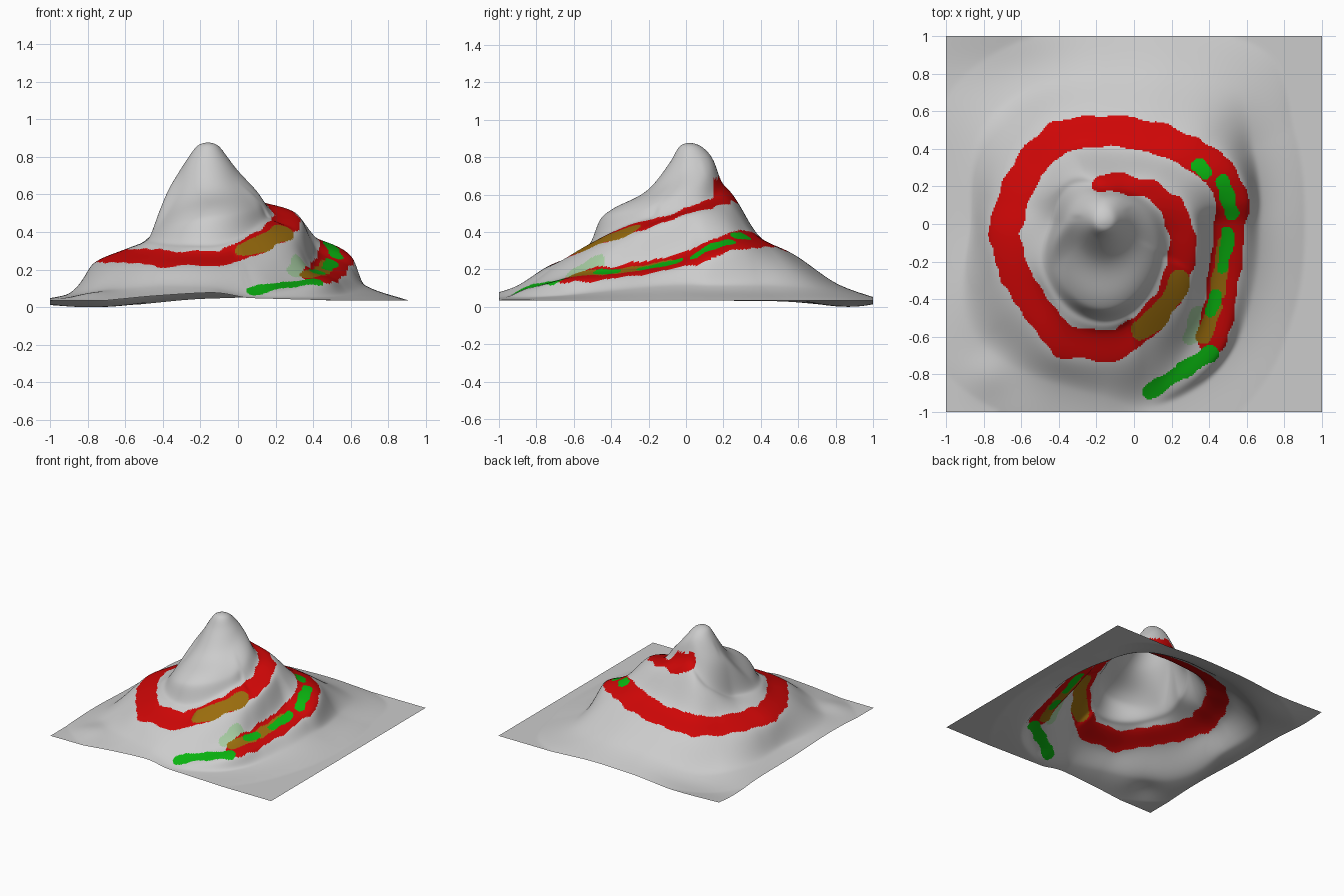
import bpy, math

if "Cube" in bpy.data.objects:
    bpy.data.objects.remove(bpy.data.objects["Cube"])

N = 270                       # grid cells per side
CX, CY = -0.16, 0.02          # summit position
BASE = 0.045

# Spiral track: x, y, z, from the foot up to the ledge behind the summit
TRACK = [(.05, -.92, .095), (.28, -.77, .13), (.42, -.6, .17), (.46, -.4, .19), (.49, -.2, .22),
         (.51, 0, .265), (.53, .12, .31), (.45, .28, .36), (.3, .385, .37), (.1, .465, .345),
         (-.12, .5, .32), (-.4, .47, .29), (-.56, .31, .28), (-.65, .12, .28), (-.69, -.05, .28),
         (-.64, -.26, .28), (-.52, -.45, .28), (-.37, -.63, .26), (-.1, -.65, .265),
         (.05, -.55, .31), (.18, -.4, .375), (.25, -.22, .44), (.26, -.08, .49),
         (.21, .08, .545), (.09, .18, .58), (-.06, .22, .62), (-.17, .215, .65)]
# Unpainted continuation behind the summit: angle, radius, height
LEDGE = [(495, .27, .50), (540, .285, .38), (585, .44, .355), (630, .55, .335), (675, .42, .46), (690, .37, .49)]
# Rings around the summit: angle, radius, height
SHOULDER = [(0, .25, .64), (45, .17, .73), (90, .13, .79), (135, .17, .70), (180, .21, .635),
            (225, .37, .43), (270, .475, .485), (315, .37, .53)]
FOOT = [(0, .83, .13), (25, .88, .125), (45, 1.0, .105), (65, .88, .125), (90, .79, .13), (135, .83, .065),
        (180, .71, .075), (225, .93, .08), (255, .91, .12), (270, .94, .115), (283, 1.03, .06),
        (300, 1.02, .06), (315, .97, .07), (335, .88, .10)]


def curve(pts, t):
    """Monotone cubic through (t, value) points."""
    if t <= pts[0][0]:
        return pts[0][1]
    if t >= pts[-1][0]:
        return pts[-1][1]
    i = 0
    while pts[i + 1][0] < t:
        i += 1

    def sec(k):
        return (pts[k + 1][1] - pts[k][1]) / (pts[k + 1][0] - pts[k][0])

    def tan(k):
        if k == 0 or k == len(pts) - 1:
            return 0 if k == 0 else sec(k - 1)
        a, b = sec(k - 1), sec(k)
        return 0 if a * b <= 0 else 2 * a * b / (a + b)
    h = pts[i + 1][0] - pts[i][0]
    u = (t - pts[i][0]) / h
    return ((1 + 2 * u) * (1 - u) ** 2 * pts[i][1] + u * (1 - u) ** 2 * h * tan(i)
            + u * u * (3 - 2 * u) * pts[i + 1][1] - u * u * (1 - u) * h * tan(i + 1))


def split(rows):
    return [(a, r) for a, r, z in rows], [(a, z) for a, r, z in rows]


def ring(rows):
    return split([(a + s, r, z) for s in (-360, 0, 360) for a, r, z in rows])


# Track in unwrapped polar form
polar, last = [], -100
for x, y, z in TRACK:
    a = math.degrees(math.atan2(y - CY, x - CX))
    while a < last:
        a += 360
    last = a
    polar.append((a, math.hypot(x - CX, y - CY), z))
A0, A1 = polar[0][0], polar[-1][0]
ROAD_R, ROAD_Z = split(polar + LEDGE)
SH_R, SH_Z = ring(SHOULDER)
FT_R, FT_Z = ring(FOOT)
WIDTH = [(A0, .04), (A0 + 30, .08), (300, .08), (A1 - 60, .06), (A1 - 30, .045), (A1 + 20, .012)]
TILT = [(A0, .02), (0, .035), (320, .035), (355, .015), (390, .02), (A1 - 25, .045), (A1 + 20, .005)]


def clean(k):
    """Sort section points and drop those that nearly coincide."""
    k = sorted(k)
    out = [k[0]]
    for p in k[1:]:
        if p[0] - out[-1][0] > .015:
            out.append(p)
    return out


def profile(a):
    """Radial section of the hill at angle a."""
    rs, zs = curve(SH_R, a), curve(SH_Z, a)
    zt = .813 + .022 * math.sin(math.radians(a))
    k = [(0, .888), (.05, .875), (.1, zt)]
    if rs > .2:
        k.append((.1 + .35 * (rs - .1), zt + .35 * (zs - zt) - .2 * (rs - .2)))
    k.append((rs, zs))
    rf = curve(FT_R, a)
    k += [(rf, curve(FT_Z, a)), (rf + .24, BASE)]
    # upper passes first, so that the low end can fade into the slope
    for t in (a + 720, a + 360, a, a - 360):
        if A0 <= t <= 690:
            r, z = curve(ROAD_R, t), curve(ROAD_Z, t)
            w, tilt = curve(WIDTH, t), curve(TILT, t)
            f = min(1, (t - A0) / 10)
            f = f * f * (3 - 2 * f)
            rest = clean(k)
            k += [(q, f * h + (1 - f) * curve(rest, q)) for q, h in ((r - w, z + tilt), (r + w, z - tilt))]
    return clean(k)


SECTIONS = [profile(i * .5) for i in range(720)]


def height(x, y):
    a = math.degrees(math.atan2(y - CY, x - CX)) % 360 * 2
    r = math.hypot(x - CX, y - CY)
    i = int(a) % 720
    f = a - int(a)
    z = (1 - f) * curve(SECTIONS[i], r) + f * curve(SECTIONS[(i + 1) % 720], r)
    dip = math.exp(-((x + .64) / .42) ** 2 - ((y - .82) / .22) ** 2)
    side = math.exp(-((x + 1) / .15) ** 2 - ((y - .2) / .5) ** 2)
    mound = math.exp(-((x + .78) / .12) ** 2 - ((y + .8) / .12) ** 2)
    return z - .042 * dip - .012 * side + .02 * mound


co = [-1 + 2 * i / N for i in range(N + 1)]
H = [[height(x, y) for x in co] for y in co]
for _ in range(8):            # soften the creases
    S = [row[:] for row in H]
    for j in range(1, N):
        for i in range(1, N):
            S[j][i] = .5 * H[j][i] + .125 * (H[j - 1][i] + H[j + 1][i] + H[j][i - 1] + H[j][i + 1])
    H = S
low = min(min(r) for r in H)
verts = [(co[i], co[j], H[j][i] - low) for j in range(N + 1) for i in range(N + 1)]
W = N + 1
faces = [(j * W + i, j * W + i + 1, (j + 1) * W + i + 1, (j + 1) * W + i) for j in range(N) for i in range(N)]

mesh = bpy.data.meshes.new("spiral_hill")
mesh.from_pydata(verts, [], faces)
hill = bpy.data.objects.new("spiral_hill", mesh)
bpy.context.collection.objects.link(hill)

# Paint: plain ground, red track, green, olive and pale green patches
for name, col in [("ground", (.65, .65, .65)), ("track_red", (.62, .002, .002)), ("moss_green", (.003, .46, .005)),
                  ("olive", (.32, .15, .004)), ("pale_green", (.38, .6, .36))]:
    m = bpy.data.materials.new(name)
    m.diffuse_color = (*col, 1)
    m.use_nodes = True
    m.node_tree.nodes["Principled BSDF"].inputs["Base Color"].default_value = m.diffuse_color
    mesh.materials.append(m)

# Patches: material slot, x0, y0, x1, y1, half width (later ones win)
PATCHES = [(4, .3, -.6, .35, -.48, .045), (1, .37, -.64, .46, -.62, .03)]
for i in range(2, len(TRACK) - 1):
    p, q = TRACK[i], TRACK[i + 1]
    PATCHES.append((1, p[0], p[1], q[0], q[1], .083 if i < 18 else (.07 if i < 23 else .05)))
PATCHES += [(3, .04, -.56, .12, -.5, .055), (3, .15, -.47, .25, -.3, .055),
            (3, .37, -.6, .43, -.45, .04), (3, .45, -.35, .48, -.1, .04),
            (2, .08, -.9, .26, -.78, .04), (2, .26, -.78, .4, -.69, .045),
            (2, .41, -.47, .43, -.38, .033), (2, .47, -.23, .5, -.05, .033),
            (2, .47, .22, .52, .06, .04), (2, .35, .31, .38, .28, .04)]


def near(x, y, x0, y0, x1, y1):
    dx, dy = x1 - x0, y1 - y0
    t = max(0, min(1, ((x - x0) * dx + (y - y0) * dy) / (dx * dx + dy * dy)))
    return math.hypot(x - x0 - t * dx, y - y0 - t * dy)


for f in mesh.polygons:
    f.use_smooth = True
    x, y = f.center.x, f.center.y
    ripple = .005 * math.sin(31 * x + 17 * y) + .004 * math.sin(47 * y - 23 * x)
    for slot, x0, y0, x1, y1, w in PATCHES:
        if near(x, y, x0, y0, x1, y1) < w + ripple:
            f.material_index = slot
mesh.update()
